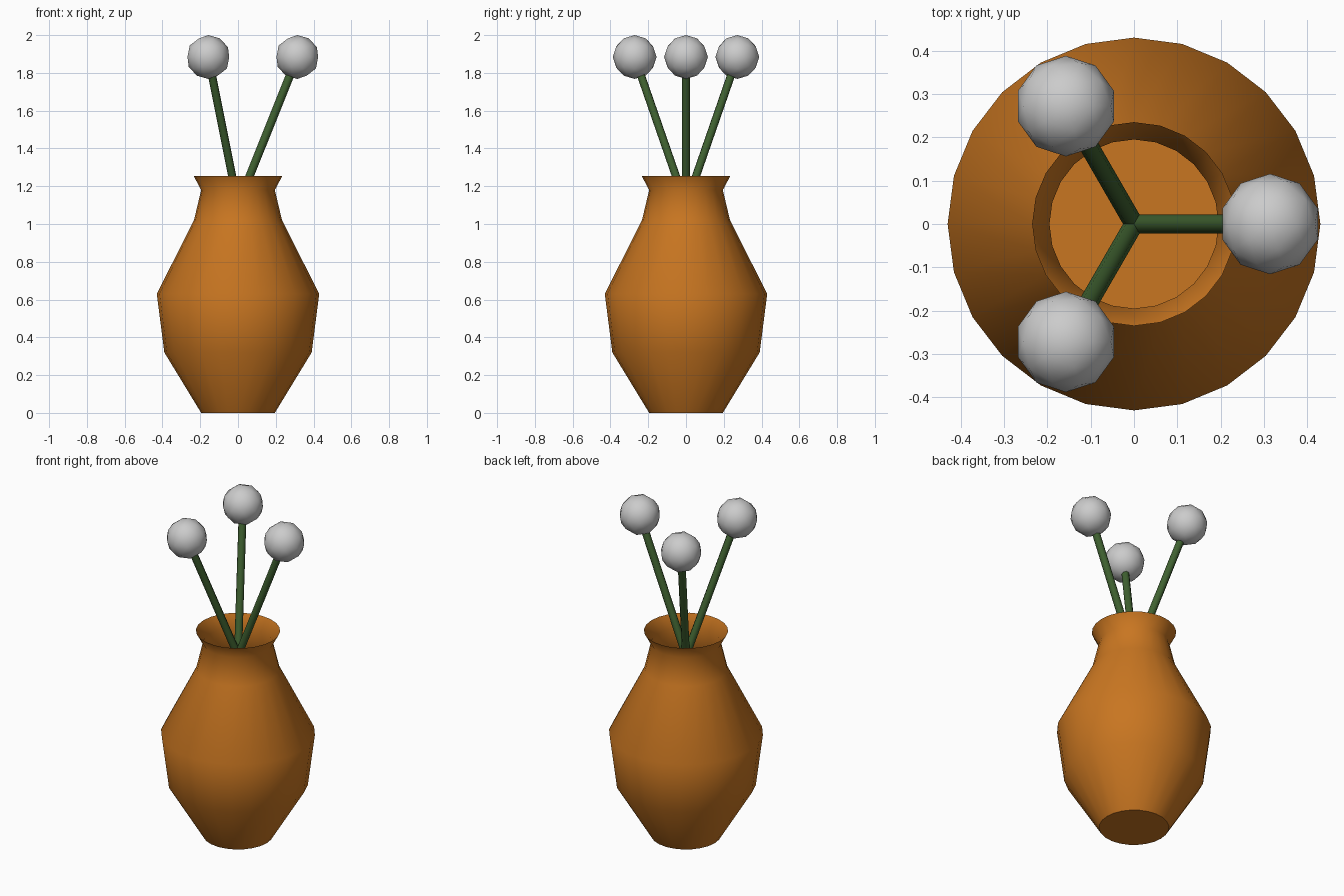
import bpy, bmesh, math
from mathutils import Vector

if "Cube" in bpy.data.objects:
    bpy.data.objects.remove(bpy.data.objects["Cube"])


def material(name, rgb):
    m = bpy.data.materials.new(name)
    m.diffuse_color = (*rgb, 1)
    m.use_nodes = True
    m.node_tree.nodes["Principled BSDF"].inputs["Base Color"].default_value = m.diffuse_color
    return m


def finish(obj, angle, mat=None):
    bpy.ops.object.select_all(action='DESELECT')
    obj.select_set(True)
    bpy.context.view_layer.objects.active = obj
    bpy.ops.object.shade_smooth_by_angle(angle=math.radians(angle))
    if mat:
        obj.data.materials.append(mat)


clay = material("clay", (0.58, 0.18, 0.015))
green = material("stem_green", (0.05, 0.12, 0.03))

# Vase: thin open lathe with a closed bottom
SIDES = 24
profile = [(0.195, 0), (0.39, 0.32), (0.43, 0.63),
           (0.233, 1.02), (0.195, 1.18), (0.235, 1.255)]
bm = bmesh.new()
rings = []
for r, z in profile:
    rings.append([bm.verts.new((r * math.cos(math.tau * i / SIDES),
                                r * math.sin(math.tau * i / SIDES), z))
                  for i in range(SIDES)])
for low, high in zip(rings, rings[1:]):
    for i in range(SIDES):
        j = (i + 1) % SIDES
        bm.faces.new((low[i], low[j], high[j], high[i]))
bm.faces.new(rings[0][::-1])
mesh = bpy.data.meshes.new("vase")
bm.to_mesh(mesh)
bm.free()
vase = bpy.data.objects.new("vase", mesh)
bpy.context.collection.objects.link(vase)
finish(vase, 45, clay)

# Three leaning stems, each with a round flower head
base = Vector((0, 0, 1.1))
for k in range(3):
    a = math.tau * k / 3
    tip = Vector((0.314 * math.cos(a), 0.314 * math.sin(a), 1.884))
    lean = tip - base
    bpy.ops.mesh.primitive_cylinder_add(vertices=8, radius=0.022,
                                        depth=lean.length,
                                        location=(base + tip) / 2)
    stem = bpy.context.object
    stem.name = f"stem_{k + 1}"
    stem.rotation_euler = (0, math.atan2(0.314, lean.z), a)
    finish(stem, 50, green)

    bpy.ops.mesh.primitive_ico_sphere_add(subdivisions=2, radius=0.116,
                                          location=tip)
    head = bpy.context.object
    head.name = f"flower_head_{k + 1}"
    finish(head, 45)
